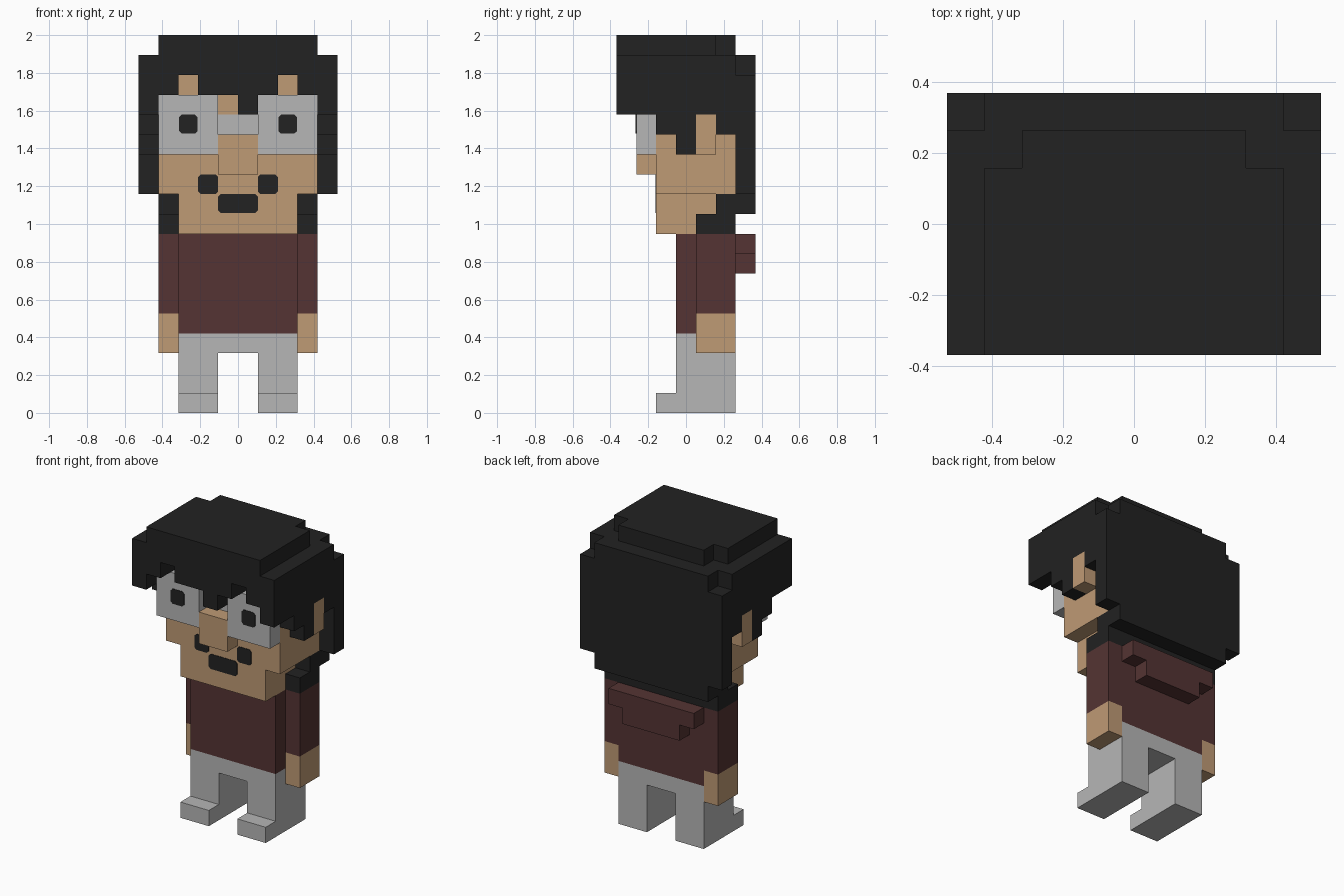
import bpy, bmesh
from mathutils import Vector

if "Cube" in bpy.data.objects:
    bpy.data.objects.remove(bpy.data.objects["Cube"])

U = 2 / 19      # one block
Y0 = 3.5        # block rows run 0 (front) to 7 (back)


def material(name, rgb):
    m = bpy.data.materials.new(name)
    m.use_nodes = True
    col = (*rgb, 1)
    m.diffuse_color = col
    bsdf = m.node_tree.nodes["Principled BSDF"]
    bsdf.inputs["Base Color"].default_value = col
    bsdf.inputs["Roughness"].default_value = 0.9
    return m


BLACK = material("soft black", (0.016, 0.016, 0.016))
GREY = material("light grey", (0.468, 0.468, 0.468))
SKIN = material("tan skin", (0.52, 0.325, 0.178))
MAROON = material("maroon", (0.089, 0.034, 0.033))


def finish(name, bm, mat):
    mesh = bpy.data.meshes.new(name)
    bm.to_mesh(mesh)
    bm.free()
    mesh.materials.append(mat)
    ob = bpy.data.objects.new(name, mesh)
    bpy.context.collection.objects.link(ob)
    return ob


def blocks(name, mat, *boxes):
    """One object from boxes given as x0, x1, y0, y1, z0, z1 in block units."""
    bm = bmesh.new()
    for x0, x1, y0, y1, z0, z1 in boxes:
        lo = Vector((x0, y0 - Y0, z0)) * U
        hi = Vector((x1, y1 - Y0, z1)) * U
        verts = bmesh.ops.create_cube(bm, size=1)["verts"]
        for v in verts:
            v.co = Vector(((lo[i] + hi[i]) / 2 + v.co[i] * (hi[i] - lo[i]) for i in range(3)))
    return finish(name, bm, mat)


def pair(name, mat, *boxes):
    """Left part and its mirrored right twin."""
    blocks("left_" + name, mat, *boxes)
    blocks("right_" + name, mat, *[(-b[1], -b[0], *b[2:]) for b in boxes])


def plate(name, mat, x0, x1, z0, z1, y, cut=0.13):
    """Thin front-facing plate with clipped corners."""
    bm = bmesh.new()
    pts = [(x0 + cut, z0), (x1 - cut, z0), (x1, z0 + cut), (x1, z1 - cut),
           (x1 - cut, z1), (x0 + cut, z1), (x0, z1 - cut), (x0, z0 + cut)]
    face = bm.faces.new([bm.verts.new((x * U, (y - Y0) * U - 0.003, z * U)) for x, z in pts])
    ext = bmesh.ops.extrude_face_region(bm, geom=[face])
    for v in ext["geom"]:
        if isinstance(v, bmesh.types.BMVert):
            v.co.y += 0.004
    bmesh.ops.recalc_face_normals(bm, faces=bm.faces)
    finish(name, bm, mat)


# Legs, shoes and waist
pair("leg", GREY, (1, 3, 3, 6, 1, 3))
pair("shoe", GREY, (1, 3, 2, 6, 0, 1))
blocks("waist", GREY, (-3, 3, 3, 6, 3, 4))

# Shirt, sleeves, hands and the hood on the back
blocks("shirt", MAROON, (-3, 3, 3, 6, 4, 9))
pair("sleeve", MAROON, (3, 4, 4, 6, 5, 9))
pair("hand", SKIN, (3, 4, 4, 6, 3, 5))
blocks("hood", MAROON, (-3, 3, 6, 7, 8, 9), (-2, 2, 6, 7, 7, 8))

# Head, nose and ears
blocks("jaw", SKIN, (-3, 3, 2, 5, 9, 11))
blocks("head", SKIN, (-4, 4, 2, 6, 11, 17))
blocks("nose", SKIN, (-1, 1, 1, 2, 12, 14))
pair("ear", SKIN, (4, 5, 4, 5, 13, 15))

# Eye blocks with pupils, and the bridge between them
pair("eye_block", GREY, (1, 4, 1, 2, 13, 16))
plate("eye_bridge", GREY, -1, 1, 14, 15, 2, cut=0.01)
plate("left_pupil", BLACK, 2.03, 2.97, 14.05, 15, 1)
plate("right_pupil", BLACK, -2.97, -2.03, 14.05, 15, 1)

# Mouth with raised corners
plate("mouth", BLACK, -1, 1, 10.05, 11, 2)
plate("left_mouth_corner", BLACK, 1, 2, 11, 12, 2)
plate("right_mouth_corner", BLACK, -2, -1, 11, 12, 2)

# Hair: crown, back, nape, side locks and fringe
blocks("hair_crown", BLACK,
       (-4, 4, 0, 5, 18, 19), (-3, 3, 5, 6, 18, 19),
       (-5, 5, 0, 6, 17, 18), (-4, 4, 6, 7, 17, 18))
blocks("hair_back", BLACK, (-5, 5, 6, 7, 11, 17), (-4, 4, 6, 7, 10, 11))
blocks("hair_nape", BLACK, (-3, 3, 5, 6, 9, 11))
pair("hair_nape_side", BLACK, (3, 4, 4, 6, 9, 10), (3, 4, 5, 6, 10, 11))
pair("hair_side", BLACK,
     (4, 5, 0, 2, 15, 17), (4, 5, 2, 3, 14, 17), (4, 5, 3, 4, 13, 17),
     (4, 5, 4, 5, 15, 17), (4, 5, 5, 6, 14, 17))
blocks("hair_fringe", BLACK,
       (-4, -3, 0, 2, 16, 17), (-2, 2, 0, 2, 16, 17), (3, 4, 0, 2, 16, 17),
       (0, 1, 0, 2, 15, 16))
